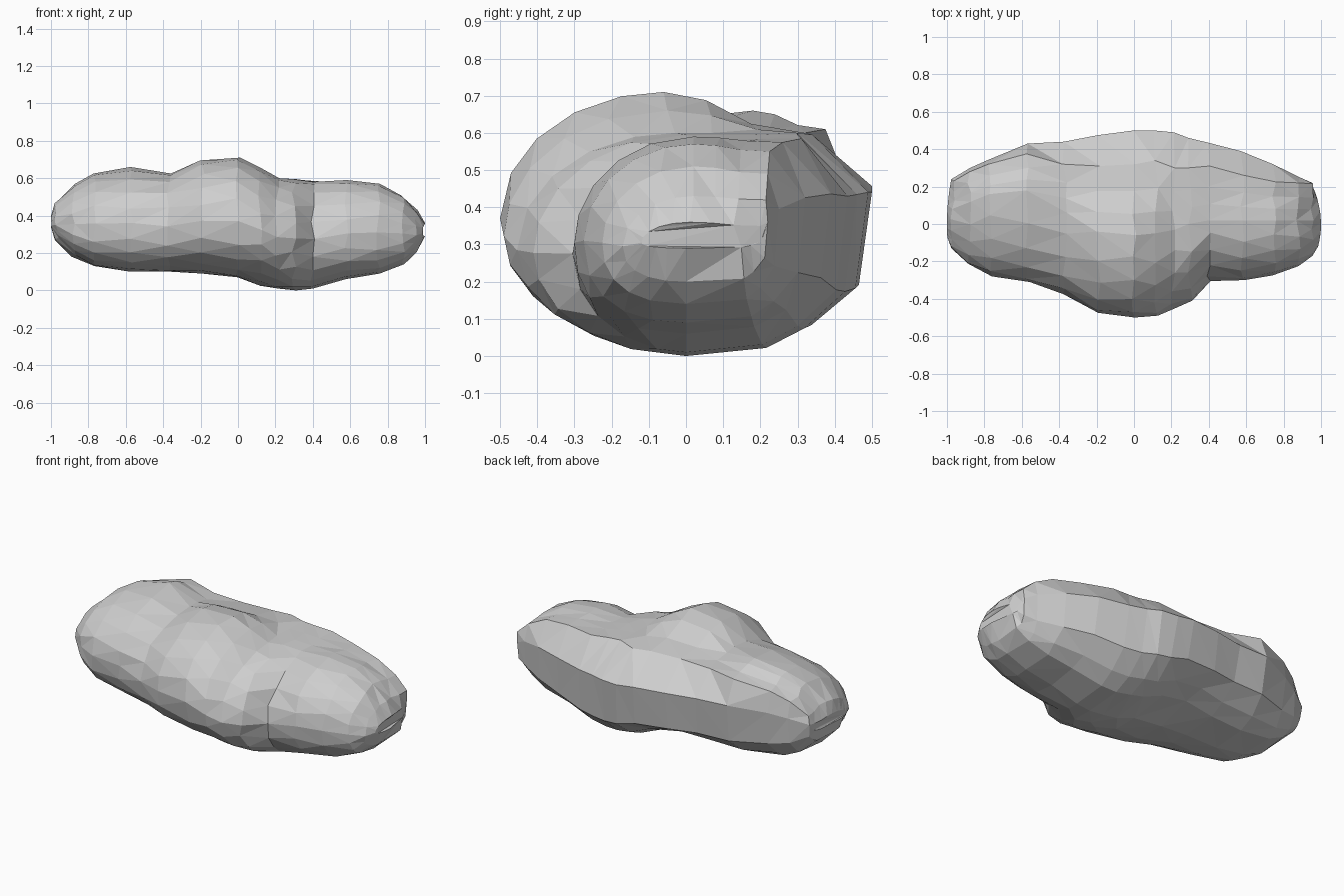
import bpy
import bmesh
import math
import random

random.seed(4)

stone = bpy.data.materials.new("stone_grey")
stone.diffuse_color = (0.62, 0.62, 0.62, 1)

# Stations along the rock:
# x, front y, crest y, crest z, bottom z, back ridge y, back ridge z, rear y
stations = [
    (-1.00, -0.07, 0.06, 0.40, 0.34, 0.20, 0.39, 0.22),
    (-0.97, -0.13, 0.08, 0.47, 0.27, 0.23, 0.44, 0.24),
    (-0.88, -0.22, 0.12, 0.57, 0.18, 0.28, 0.52, 0.30),
    (-0.77, -0.28, 0.16, 0.625, 0.13, 0.32, 0.57, 0.345),
    (-0.57, -0.31, 0.18, 0.66, 0.10, 0.375, 0.61, 0.43),
    (-0.37, -0.375, 0.06, 0.625, 0.10, 0.32, 0.60, 0.44),
    (-0.19, -0.475, -0.04, 0.695, 0.09, 0.31, 0.60, 0.475),
    (0.00, -0.50, -0.06, 0.71, 0.07, 0.32, 0.60, 0.50),
    (0.12, -0.49, -0.05, 0.66, 0.025, 0.34, 0.595, 0.50),
    (0.21, -0.455, -0.03, 0.60, 0.01, 0.30, 0.60, 0.49),
    (0.30, -0.41, 0.00, 0.595, 0.00, 0.30, 0.595, 0.46),
    (0.40, -0.305, 0.02, 0.58, 0.01, 0.31, 0.585, 0.435),
    (0.58, -0.30, 0.02, 0.59, 0.06, 0.26, 0.575, 0.39),
    (0.75, -0.275, 0.02, 0.57, 0.09, 0.225, 0.55, 0.32),
    (0.88, -0.225, 0.02, 0.51, 0.14, 0.22, 0.49, 0.25),
    (0.95, -0.17, 0.02, 0.43, 0.20, 0.215, 0.42, 0.22),
    (1.00, -0.12, 0.01, 0.36, 0.29, 0.20, 0.35, 0.21),
]


def arc(y0, z0, y1, z1, power, steps, shift):
    """Superellipse quarter from the side point (y0, z0) to the pole (y1, z1)."""
    pts = []
    for i in range(steps + 1):
        a = math.pi / 2 * (i + (shift if 0 < i < steps else 0)) / steps
        pts.append((y1 + (y0 - y1) * math.cos(a) ** (2 / power),
                    z0 + (z1 - z0) * math.sin(a) ** (2 / power)))
    return pts


def section(x, shift, yf, yt, zt, zb, yr, zr, yb):
    zf = (zt + zb) / 2 - 0.02
    zrim = zb + 0.73 * (zr - zb)
    # rounded front and crest, pinched between the middle and right lobes
    pts = arc(yf, zf, yt, zt, 1.7 if 0.35 < x < 0.5 else 2.0, 5, shift)
    # dip from the crest to the back ridge
    for t, drop in ((0.3, 0.2), (0.62, 0.78), (1, 1)):
        pts.append((yt + (yr - yt) * t, zt + (zr - zt) * drop))
    # faceted rear slab, squarer at the ends, hollowed under the middle
    square = max(0, min(1, (abs(x) - 0.65) / 0.3))
    hollow = math.exp(-((x + 0.15) / 0.18) ** 2)
    pts.append((yb, zrim))
    for fy, fz, lift in ((0.93, 0.40, 0.0), (0.69, 0.17, 0.03), (0.47, 0.05, 0.035)):
        fy += square * (1 - fy) * 0.45
        pts.append((yb * fy, zb + fz * (zrim - zb) + lift * hollow))
    # rounded underside back to the front
    under = arc(yf, zf, min(0, yb), zb, 2.0 if 0.1 < x < 0.45 else 2.4, 5, shift)
    return pts + under[:0:-1]


bm = bmesh.new()
rings = []
last = len(stations) - 1
for k, (x, *params) in enumerate(stations):
    ring = []
    shift = 0.17 if k % 2 else -0.17
    for y, z in section(x, shift, *params):
        if k == 0:
            dx = 0.4 * y * y          # bowed left end
        elif k == last:
            dx = -1.1 * y * y         # bowed right end
        else:
            dx = random.uniform(-0.012, 0.012)
        ring.append(bm.verts.new((x + dx, y, z)))
    rings.append(ring)

n = len(rings[0])
for a, b in zip(rings, rings[1:]):
    for i in range(n):
        j = (i + 1) % n
        bm.faces.new((a[i], a[j], b[j], b[i]))
bm.faces.new(rings[0])
bm.faces.new(rings[-1])
bmesh.ops.triangulate(bm, faces=bm.faces[:], quad_method='SHORT_EDGE')
bmesh.ops.recalc_face_normals(bm, faces=bm.faces[:])

mesh = bpy.data.meshes.new("rock")
bm.to_mesh(mesh)
bm.free()
mesh.materials.append(stone)
rock = bpy.data.objects.new("rock", mesh)
bpy.context.collection.objects.link(rock)
